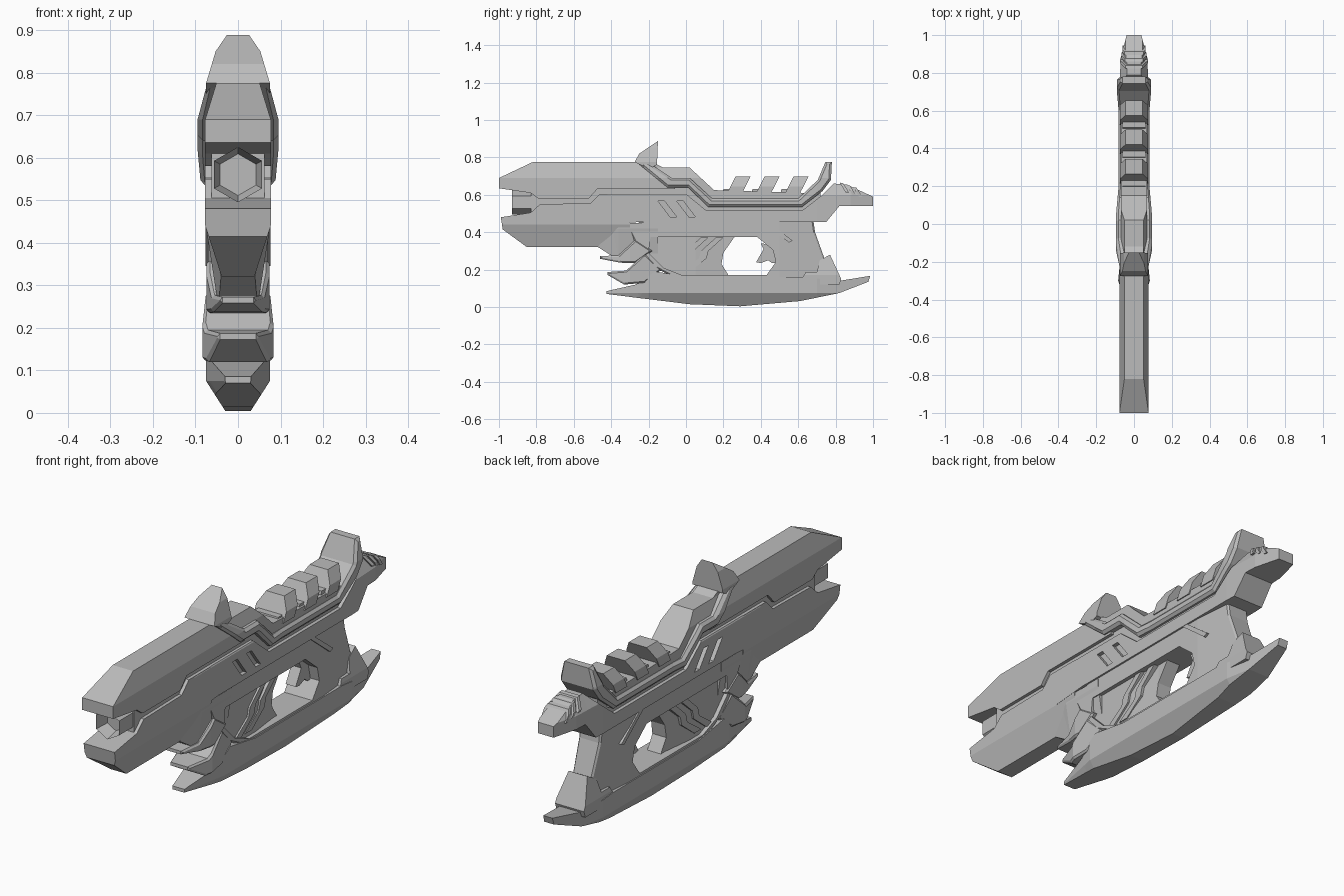
import bpy
import bmesh
from mathutils import Vector

old = bpy.data.objects.get("Cube")
if old:
    bpy.data.objects.remove(old, do_unlink=True)

metal = bpy.data.materials.new("light grey metal")
metal.use_nodes = True
GREY = (0.5, 0.5, 0.5, 1)
metal.diffuse_color = GREY
metal.node_tree.nodes["Principled BSDF"].inputs["Base Color"].default_value = GREY


def finish(name, bm):
    bmesh.ops.recalc_face_normals(bm, faces=bm.faces)
    mesh = bpy.data.meshes.new(name)
    bm.to_mesh(mesh)
    bm.free()
    mesh.materials.append(metal)
    ob = bpy.data.objects.new(name, mesh)
    bpy.context.collection.objects.link(ob)
    return ob


def lookup(table, t):
    """Piecewise linear value of a sorted (position, factor) table."""
    if not table or t <= table[0][0]:
        return table[0][1] if table else 1
    for (a, u), (b, v) in zip(table, table[1:]):
        if t <= b:
            return u + (v - u) * (t - a) / (b - a)
    return table[-1][1]


def slab(name, outline, half, chamfer=0, by_z=(), by_y=(), inner=None):
    """Side outline (y, z) extruded across x; width scaled by height and length."""
    bm = bmesh.new()
    low = -half if inner is None else inner
    rings = [[bm.verts.new((x, y, z)) for y, z in outline] for x in (low, half)]
    caps = [bm.faces.new(r) for r in rings]
    n = len(outline)
    for i in range(n):
        j = (i + 1) % n
        bm.faces.new((rings[0][i], rings[0][j], rings[1][j], rings[1][i]))
    bmesh.ops.recalc_face_normals(bm, faces=bm.faces)
    if chamfer:
        rims = [e for f in caps for e in f.edges]
        bmesh.ops.bevel(bm, geom=rims, offset=chamfer, segments=1,
                        affect='EDGES', clamp_overlap=True)
    bmesh.ops.triangulate(bm, faces=[f for f in bm.faces if len(f.verts) > 4])
    for table, axis in ((by_z, Vector((0, 0, 1))), (by_y, Vector((0, 1, 0)))):
        for t, _ in table:
            bmesh.ops.bisect_plane(bm, geom=bm.verts[:] + bm.edges[:] + bm.faces[:],
                                   dist=1e-5, plane_co=axis * t, plane_no=axis)
    for v in bm.verts:
        v.co.x *= lookup(by_z, v.co.z) * lookup(by_y, v.co.y)
    return finish(name, bm)


def shift(points, dy, dz=0):
    return [(y + dy, z + dz) for y, z in points]


def cut(target, cutter):
    cutter.hide_render = True
    cutter.hide_viewport = True
    cutter.display_type = 'WIRE'
    mod = target.modifiers.new("cut", 'BOOLEAN')
    mod.operation = 'DIFFERENCE'
    mod.solver = 'EXACT'
    mod.object = cutter


# Upper barrel shroud
slab("upper_shroud", [(-1, .69), (-.82, .775), (-.2, .775), (-.06, .67), (-.06, .63),
     (-.475, .63), (-.52, .58), (-.79, .58), (-.83, .61), (-1, .635)],
     .077, by_z=[(.69, 1), (.775, .66)])

# Lower barrel shroud with a tapered underside
slab("lower_shroud", [(-.99, .48), (-.83, .505), (-.78, .55), (-.51, .555), (-.46, .605),
     (-.3, .605), (-.3, .4), (-.4, .32), (-.85, .32), (-.98, .415)],
     .077, by_z=[(.32, .5), (.44, 1)])

# Receiver body running back into the tail
body = slab("receiver", [(-.42, .605), (0, .605), (.11, .515), (.62, .515), (.73, .6),
            (.79, .66), (.86, .655), (1, .59), (1, .54), (.82, .54), (.75, .455),
            (-.25, .455), (-.42, .44)], .078,
            by_z=[(.6, 1), (.66, .5)], by_y=[(.7, 1), (.88, .9), (1, .5)])

# Slanted vents cut into both sides of the receiver
VENT = [(-.15, .567), (-.115, .567), (-.05, .482), (-.085, .482)]
for i in range(2):
    vent = slab("vent_cutter", shift(VENT, i * .1), .1, inner=.06)
    vent.modifiers.new("both sides", 'MIRROR')
    cut(body, vent)

# Neck joining the receiver and the front of the guard
slab("neck", [(-.47, .32), (-.4, .45), (-.15, .45), (-.15, .25), (-.36, .25)],
     .066, by_z=[(.25, .7), (.42, 1.1)], by_y=[(-.47, .7), (-.36, 1)])

# Inner core visible in the long groove
slab("groove_core", [(-.83, .62), (-.46, .65), (.02, .65), (.13, .56), (.62, .56),
     (.72, .62), (.72, .56), (.62, .5), (.1, .5), (-.02, .58), (-.46, .58),
     (-.5, .53), (-.83, .5)], .062)

# Hexagonal muzzle with a recessed bore
bm = bmesh.new()
bmesh.ops.create_cone(bm, cap_ends=True, segments=6, radius1=.065, radius2=.065, depth=.4)
for v in bm.verts:
    v.co = (v.co.x, -.73 + v.co.z, .56 + v.co.y)
bm.normal_update()
front = min(bm.faces, key=lambda f: f.calc_center_median().y)
bmesh.ops.inset_region(bm, faces=[front], thickness=.016)
for v in front.verts:
    v.co.y += .06
finish("muzzle", bm)

# Stepped trim with a raised rear hook
slab("stepped_trim", [(-.265, .775), (-.205, .775), (-.075, .69), (.02, .69), (.14, .58),
     (.6, .58), (.705, .68), (.745, .775), (.78, .775), (.775, .68), (.73, .62),
     (.62, .535), (.12, .535), (.01, .64), (-.1, .64)], .095, .012,
     by_z=[(.69, 1), (.775, .76)], by_y=[(.05, 1), (.2, .86), (.6, .86), (.7, .95)])

# Raised deck behind the sight
slab("top_deck", [(-.26, .76), (-.16, .765), (-.12, .745), (.02, .745), (.15, .625),
     (.65, .61), (.65, .55), (.12, .55), (0, .65), (-.15, .65)],
     .07, by_z=[(.62, 1), (.69, 1), (.745, .72)])

# Front sight
slab("front_sight", [(-.275, .775), (-.25, .82), (-.15, .888), (-.155, .76), (-.2, .74)],
     .075, by_z=[(.775, 1), (.85, .7), (.888, .35)])

# Cooling fins on the deck
FIN = [(.215, .6), (.265, .698), (.345, .698), (.295, .6)]
for i in range(3):
    slab("cooling_fin", shift(FIN, i * .155), .075, by_z=[(.6, 1), (.645, 1), (.698, .6)])
    slab("fin_foot", [(.19 + i * .155, .59), (.2 + i * .155, .63),
                      (.3 + i * .155, .63), (.3 + i * .155, .59)], .06)

# Ribs across the tail
RIB = [(.822, .665), (.84, .662), (.872, .612), (.854, .612)]
for i in range(3):
    slab("tail_rib", shift(RIB, i * .036, -i * .012), .073 - i * .006,
         by_z=[(.62, 1), (.67, .55)])

# Guard frame with an open middle
frame = slab("guard_frame", [(-.3, .4), (-.25, .455), (-.2, .47), (.68, .47), (.69, .4),
             (.74, .26), (.74, .14), (-.03, .14), (-.165, .21), (-.25, .3)], .07, .008,
             by_y=[(.5, 1), (.74, .7)])
cut(frame, slab("guard_opening", [(-.19, .375), (.38, .375), (.465, .305), (.48, .24),
    (.43, .17), (-.02, .17), (-.12, .21), (-.2, .29)], .2))

# Recessed panel and its diagonal ribs
slab("guard_panel", [(-.23, .39), (.27, .39), (.2, .29), (.19, .23), (.24, .15),
     (-.03, .15), (-.15, .2), (-.23, .29)], .052, by_y=[(.05, 1), (.2, .65)])
STRIP = [(-.1, .19), (.0, .26), (.01, .3), (.09, .372), (.13, .372),
         (.05, .3), (.04, .26), (-.05, .19)]
for i in range(2):
    slab("panel_strip", shift(STRIP, i * .08 - .01), .06 - i * .004)

# Trigger and grip ledge
slab("trigger", [(.5, .33), (.4, .34), (.415, .31), (.375, .24), (.4, .235), (.44, .25),
     (.46, .235), (.5, .235)], .025)
slab("grip_ledge", [(.41, .455), (.44, .455), (.57, .355), (.55, .345)], .076)

# Curved lower blade
slab("lower_blade", [(-.425, .085), (-.27, .12), (-.165, .19), (.02, .16), (.63, .16),
     (.82, .14), (.985, .167), (.975, .135), (.82, .075), (.61, .032), (.29, .004),
     (.02, .015), (-.25, .048), (-.425, .07)], .075,
     by_z=[(0, .36), (.075, 1)], by_y=[(-.425, .4), (-.2, 1), (.7, 1), (.985, .3)])

# Rear fin above the blade
slab("rear_fin", [(.62, .15), (.64, .187), (.7, .187), (.715, .25), (.77, .28),
     (.83, .15), (.82, .12), (.64, .12)], .072, by_z=[(.17, 1), (.28, .65)])

# Front spikes
slab("upper_spike", [(-.46, .272), (-.36, .277), (-.27, .36), (-.18, .3), (-.27, .235),
     (-.35, .237), (-.46, .258)], .074, .008, by_y=[(-.46, .55), (-.3, 1)])
slab("middle_spike", [(-.42, .187), (-.32, .195), (-.22, .285), (-.13, .2), (-.22, .13),
     (-.33, .12), (-.42, .172)], .084, .008, by_y=[(-.42, .55), (-.3, 1), (-.13, .8)])
